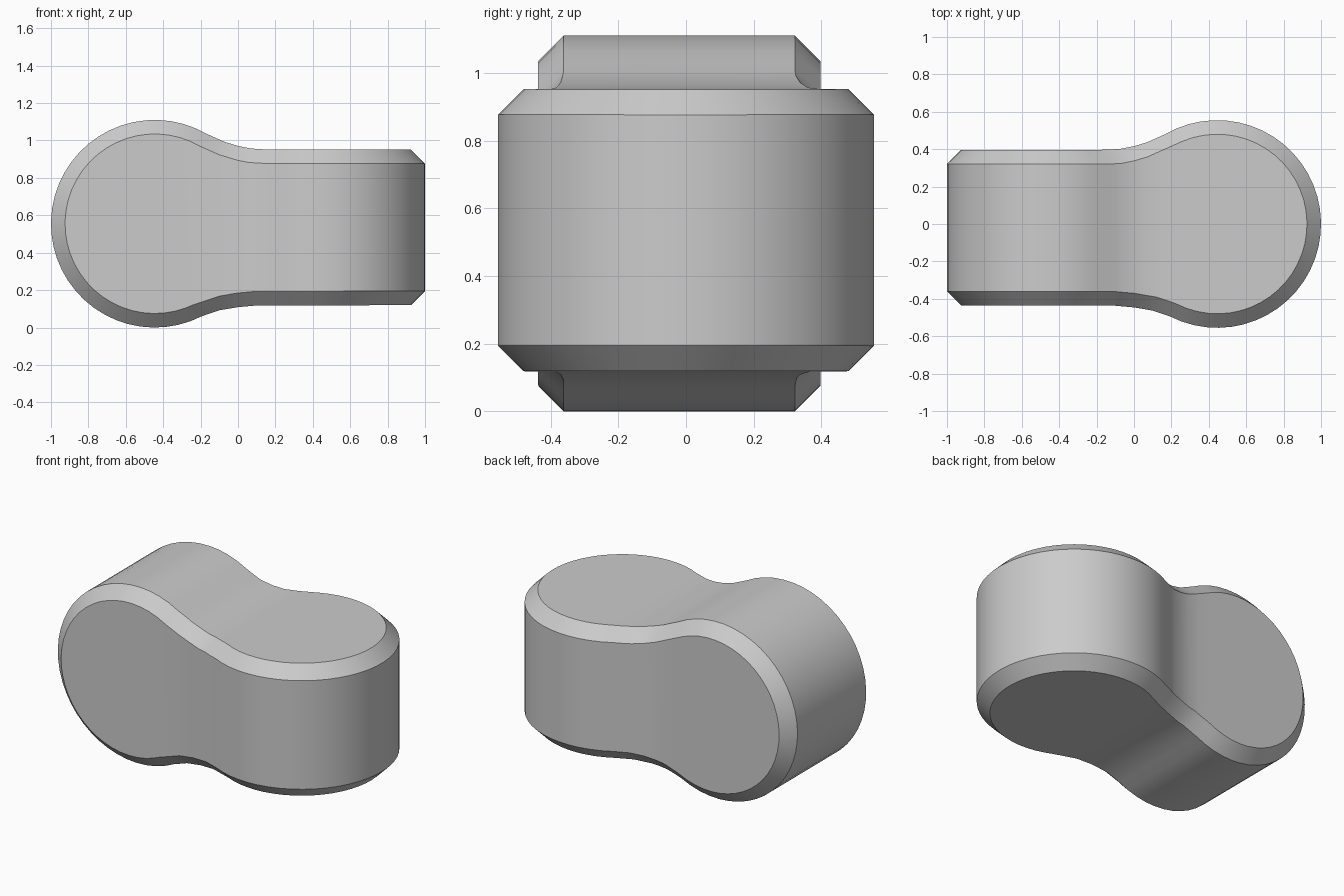
import bpy, bmesh, math

if "Cube" in bpy.data.objects:
    bpy.data.objects.remove(bpy.data.objects["Cube"])

RADIUS = 0.555            # round end
CENTRE = 1 - RADIUS       # distance of each round end from the middle
CHAMFER = 0.075
STEPS = 34


def paddle_profile():
    """Round head at -x, narrowing through a neck into a flat bar at +x."""
    start, end = math.radians(60), math.radians(297)
    pts = []
    for i in range(STEPS + 1):
        a = start + (end - start) * i / STEPS
        pts.append((-CENTRE + RADIUS * math.cos(a), RADIUS * math.sin(a)))
    lower = [(-0.1, -0.463), (0, -0.446), (0.1, -0.437), (1.2, -0.435)]
    upper = [(1.2, 0.396), (0.15, 0.397), (0.07, 0.402), (0, 0.416), (-0.07, 0.437)]
    return pts + lower + upper


def prism(name, to_3d):
    """Extrude the profile from -1 to +1 along the axis chosen by to_3d."""
    bm = bmesh.new()
    near, far = [[bm.verts.new(to_3d(u, v, d)) for u, v in paddle_profile()]
                 for d in (-1, 1)]
    n = len(near)
    bm.faces.new(near)
    bm.faces.new(far[::-1])
    for i in range(n):
        j = (i + 1) % n
        bm.faces.new((near[j], near[i], far[i], far[j]))
    bmesh.ops.recalc_face_normals(bm, faces=bm.faces)
    mesh = bpy.data.meshes.new(name)
    bm.to_mesh(mesh)
    bm.free()
    ob = bpy.data.objects.new(name, mesh)
    bpy.context.collection.objects.link(ob)
    ob.location.z = RADIUS
    return ob


# Upright head on one side, flat-lying head on the other
link = prism("twisted_link", lambda u, v, d: (u, d, v))
cutter = prism("link_cutter", lambda u, v, d: (-u, v, d))
cutter.hide_render = True

# Shared volume of both extrusions, then chamfered rims
cut = link.modifiers.new("shape", "BOOLEAN")
cut.operation = "INTERSECT"
cut.solver = "EXACT"
cut.object = cutter
bevel = link.modifiers.new("chamfer", "BEVEL")
bevel.width = CHAMFER
bevel.segments = 1
bevel.limit_method = "ANGLE"
bevel.angle_limit = math.radians(45)
bevel.use_clamp_overlap = False

bpy.ops.object.select_all(action="DESELECT")
link.select_set(True)
bpy.context.view_layer.objects.active = link
bpy.ops.object.convert(target="MESH")
bpy.data.objects.remove(cutter)

# Plain grey body
grey = bpy.data.materials.new("light grey")
grey.use_nodes = True
colour = (0.6, 0.6, 0.6, 1)
grey.diffuse_color = colour
grey.node_tree.nodes["Principled BSDF"].inputs["Base Color"].default_value = colour
link.data.materials.clear()
link.data.materials.append(grey)
bpy.ops.object.shade_smooth_by_angle(angle=math.radians(30))
